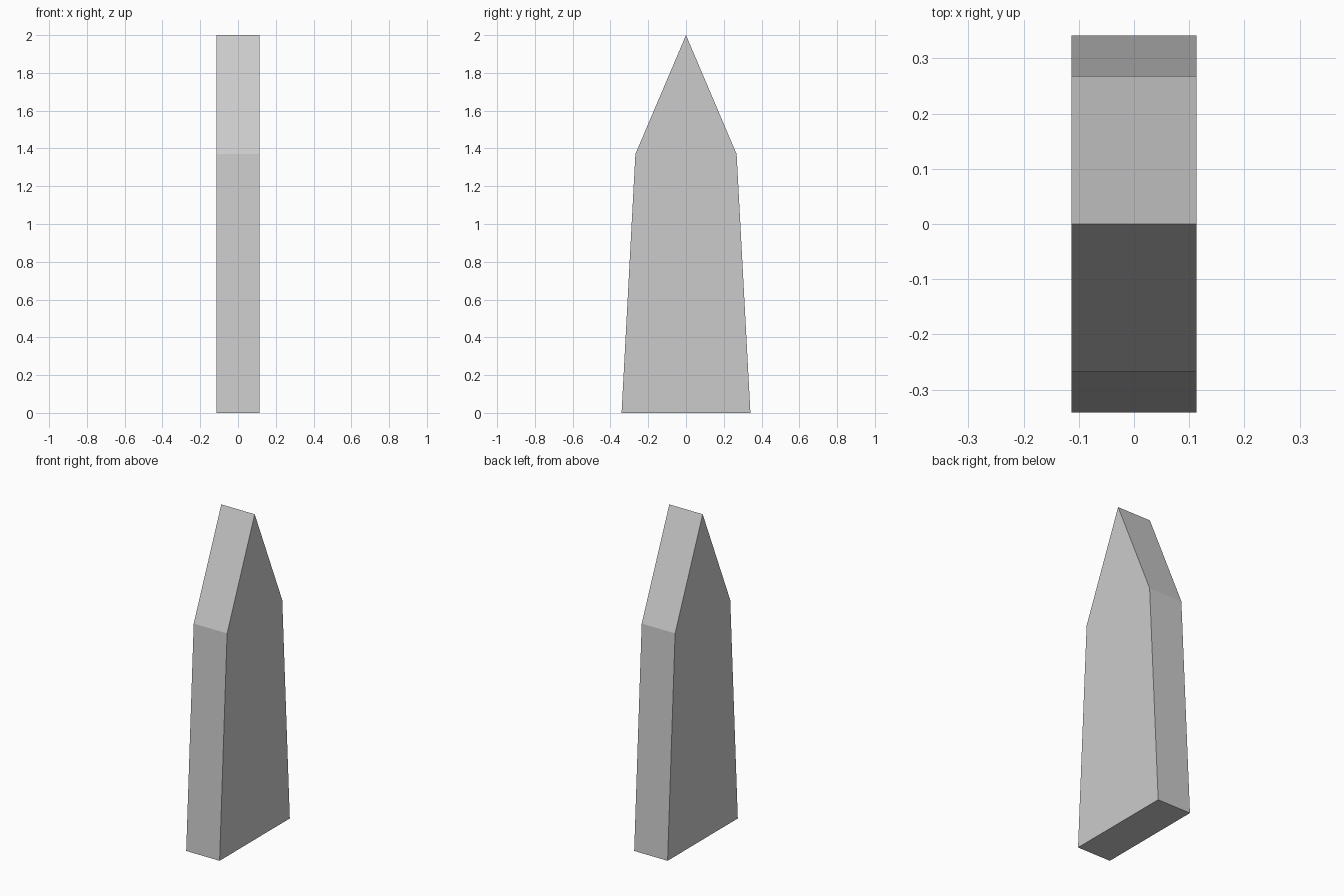
import bpy
import bmesh

if "Cube" in bpy.data.objects:
    bpy.data.objects.remove(bpy.data.objects["Cube"])

HALF_THICKNESS = 0.1135

# Picket outline (y, z): tapered sides, pointed top
half = [(0.341, 0.0), (0.268, 1.37)]
outline = half + [(0.0, 2.0)] + [(-y, z) for y, z in reversed(half)]

# Fill the outline and extrude it across x
bm = bmesh.new()
face = bm.faces.new([bm.verts.new((-HALF_THICKNESS, y, z)) for y, z in outline])
result = bmesh.ops.extrude_face_region(bm, geom=[face], use_keep_orig=True)
moved = [v for v in result["geom"] if isinstance(v, bmesh.types.BMVert)]
bmesh.ops.translate(bm, verts=moved, vec=(2 * HALF_THICKNESS, 0, 0))
bmesh.ops.recalc_face_normals(bm, faces=bm.faces)

mesh = bpy.data.meshes.new("pointed_picket")
bm.to_mesh(mesh)
bm.free()
bpy.context.collection.objects.link(bpy.data.objects.new("pointed_picket", mesh))
